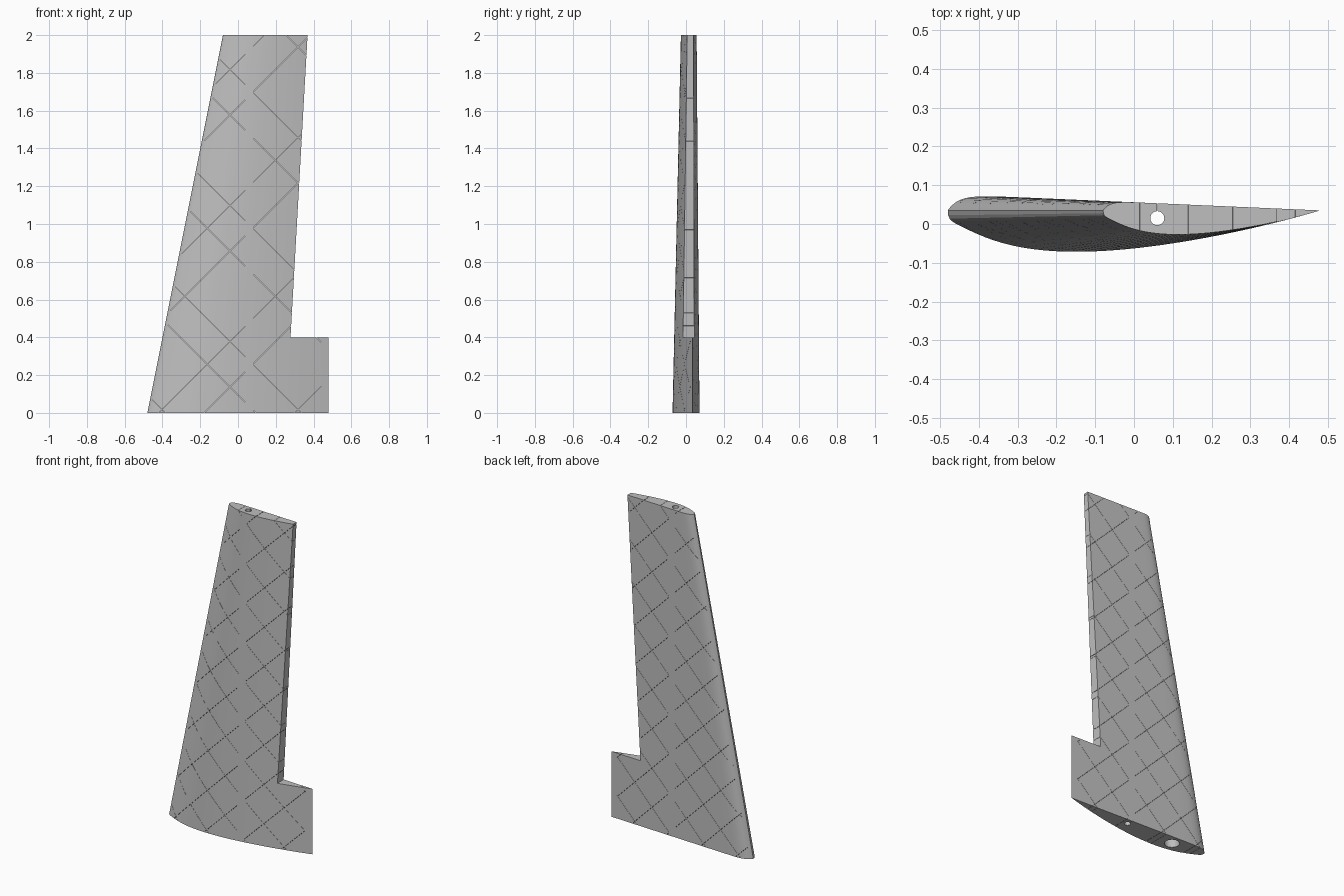
import bpy, bmesh, math
from mathutils import Vector

cube = bpy.data.objects.get("Cube")
if cube:
    bpy.data.objects.remove(cube, do_unlink=True)

HEIGHT, CHORD, TAPER = 2.0, 0.96, 0.583
EDGE = Vector((0.48, 0.035, 0))            # trailing edge, which the taper keeps fixed
APEX = Vector((0.48, 0.035, HEIGHT / (1 - TAPER)))
SLIT = 0.001
STEPS = 44

grey = bpy.data.materials.new("light_grey")
grey.use_nodes = True
colour = (0.52, 0.52, 0.52, 1)
grey.diffuse_color = colour
grey.node_tree.nodes["Principled BSDF"].inputs["Base Color"].default_value = colour


def make_object(name, bm):
    bmesh.ops.recalc_face_normals(bm, faces=bm.faces)
    mesh = bpy.data.meshes.new(name)
    bm.to_mesh(mesh)
    bm.free()
    mesh.materials.append(grey)
    obj = bpy.data.objects.new(name, mesh)
    bpy.context.collection.objects.link(obj)
    return obj


def skin(bm, lower, upper):
    """Closed solid between two matching outlines."""
    a = [bm.verts.new(p) for p in lower]
    b = [bm.verts.new(p) for p in upper]
    for i in range(len(a)):
        j = (i + 1) % len(a)
        bm.faces.new((a[i], a[j], b[j], b[i]))
    bm.faces.new(a[::-1])
    bm.faces.new(b)


def prism(bm, outline, y0=-0.3, y1=0.3):
    """Solid from an (x, z) outline."""
    skin(bm, [(x, y0, z) for x, z in outline], [(x, y1, z) for x, z in outline])


def rod(bm, start, end, radius, sides=32):
    ring = [Vector((math.cos(2 * math.pi * i / sides), math.sin(2 * math.pi * i / sides), 0)) * radius
            for i in range(sides)]
    skin(bm, [start + v for v in ring], [end + v for v in ring])


def carve(target, bm):
    """Subtract a cutter and bake the result."""
    cutter = make_object("cutter", bm)
    cutter.hide_render = True
    mod = target.modifiers.new("cut", "BOOLEAN")
    mod.operation, mod.solver, mod.object = "DIFFERENCE", "EXACT", cutter
    graph = bpy.context.evaluated_depsgraph_get()
    baked = bpy.data.meshes.new_from_object(target.evaluated_get(graph))
    target.modifiers.clear()
    target.data = baked
    bpy.data.objects.remove(cutter, do_unlink=True)


# Wing section: nearly straight back, full belly towards the front
def back(u):
    return 0.042 * (1 - u) * (1 - math.exp(-u / 0.03))


def thickness(u):
    return 1.35 * (0.2969 * math.sqrt(u) - 0.126 * u - 0.3516 * u**2 + 0.2843 * u**3 - 0.1036 * u**4)


stations = [(1 - math.cos(math.pi * i / STEPS)) / 2 for i in range(STEPS + 1)]
section = [Vector((CHORD * (u - 1), back(u), 0)) for u in stations[::-1]]
section += [Vector((CHORD * (u - 1), back(u) - thickness(u), 0)) for u in stations[1:-1]]

bm = bmesh.new()
top = Vector((0, 0, HEIGHT))
skin(bm, [EDGE + p for p in section], [EDGE + p * TAPER + top for p in section])
wing = make_object("wing_panel", bm)

# Notch for the control surface
bm = bmesh.new()
prism(bm, [(0.278, 0.4), (0.7, 0.4), (0.7, 2.1), (0.374, 2.1)])
carve(wing, bm)

# Long straight rod hole, and a blind spar hole that follows the sweep
bm = bmesh.new()
rod(bm, Vector((0.06, 0.015, -0.1)), Vector((0.06, 0.015, 2.1)), 0.018)
carve(wing, bm)
root = Vector((-0.27, 0.005, 0))
bm = bmesh.new()
rod(bm, root.lerp(APEX, -0.02), root.lerp(APEX, 0.19), 0.042)
carve(wing, bm)

# Narrow slots from the back surface into the holes
for x, height in ((0.06, 2.1), (-0.27, 0.06)):
    bm = bmesh.new()
    prism(bm, [(x - SLIT / 2, -0.1), (x + SLIT / 2, -0.1),
               (x + SLIT / 2, height), (x - SLIT / 2, height)], 0.02, 0.3)
    carve(wing, bm)

# Crossing diagonal slits, interrupted around the rod hole
for slope, first in ((1, -0.30), (-1, -0.385)):
    bm = bmesh.new()
    for k in range(12):
        c = first + 0.24 * k
        nose = (-0.465 + 0.2 * c) / (1 - 0.2 * slope)
        for x0, x1 in ((nose, 0.038), (max(nose, 0.082), 0.44)):
            if x1 - x0 > 0.01:
                h = SLIT * 0.7
                prism(bm, [(x0, c + slope * x0 - h), (x1, c + slope * x1 - h),
                           (x1, c + slope * x1 + h), (x0, c + slope * x0 + h)])
    carve(wing, bm)

wing.data.name = "wing_panel"
